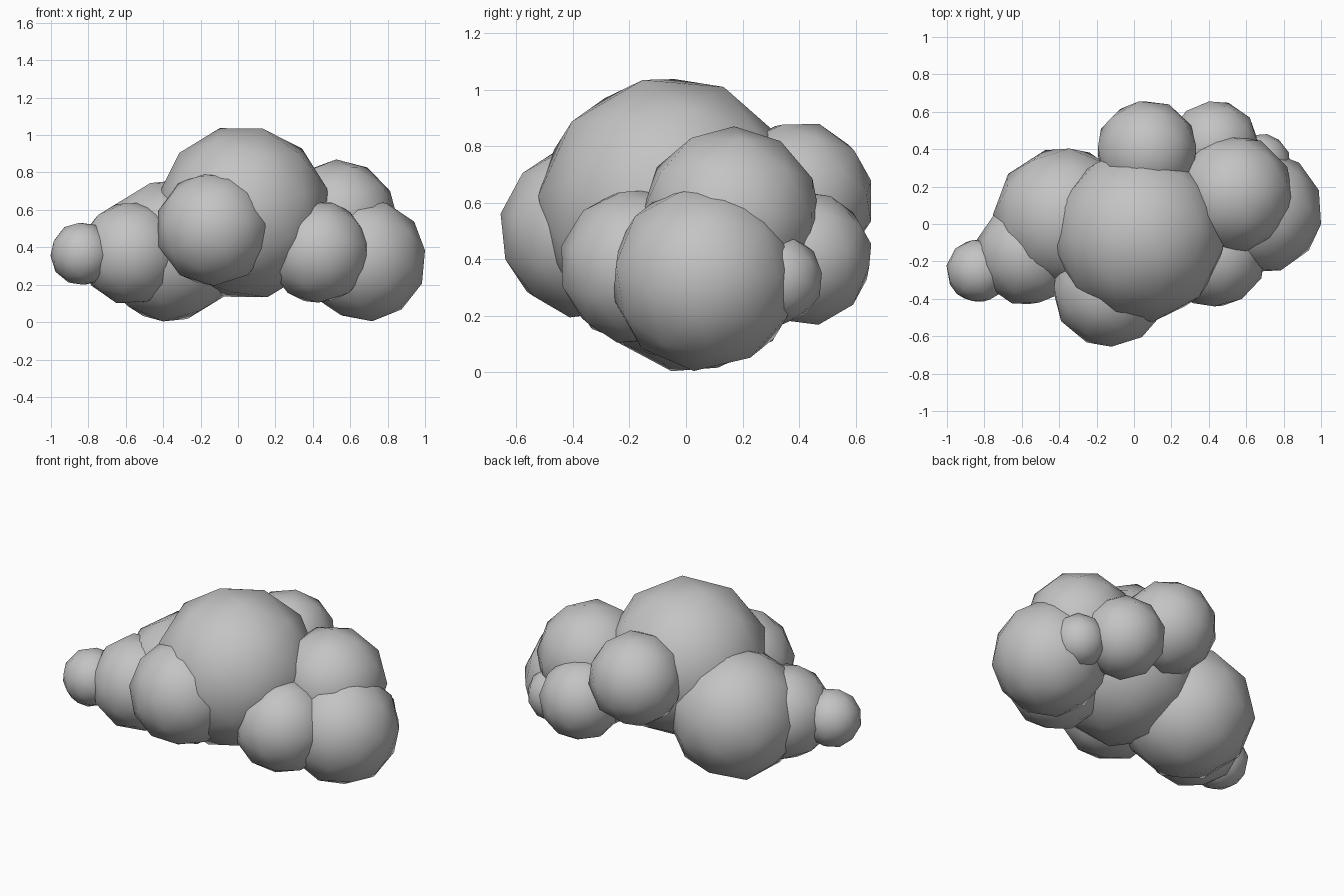
import bpy
import bmesh
from mathutils import Vector

default = bpy.data.objects.get("Cube")
if default:
    bpy.data.objects.remove(default, do_unlink=True)

# One soft grey for the whole cloud
grey = bpy.data.materials.new("cloud grey")
grey.use_nodes = True
colour = (0.55, 0.55, 0.55, 1)
grey.diffuse_color = colour
grey.node_tree.nodes["Principled BSDF"].inputs["Base Color"].default_value = colour


def puff(name, centre, radius, pole):
    """Low-poly smooth ball whose pole vertex points along the given direction."""
    bm = bmesh.new()
    bmesh.ops.create_icosphere(bm, subdivisions=2, radius=radius)
    turn = Vector(pole).to_track_quat('Z', 'Y').to_matrix()
    bmesh.ops.rotate(bm, cent=(0, 0, 0), matrix=turn, verts=bm.verts)
    for face in bm.faces:
        face.smooth = True
    mesh = bpy.data.meshes.new(name)
    bm.to_mesh(mesh)
    bm.free()
    mesh.materials.append(grey)
    obj = bpy.data.objects.new(name, mesh)
    obj.location = centre
    bpy.context.collection.objects.link(obj)


# Main body of the cloud
puff("centre_puff", (0.03, -0.06, 0.585), 0.47, (-0.13, 0.02, 0.46))
puff("front_puff", (-0.13, -0.35, 0.50), 0.312, (0.01, -0.3, 0.06))
puff("back_puff", (0.07, 0.39, 0.615), 0.276, (0, 0.26, -0.08))

# Right-hand side, tapering outwards
puff("right_large_puff", (-0.37, 0.03, 0.38), 0.386, (-0.03, -0.08, -0.37))
puff("right_middle_puff", (-0.57, -0.16, 0.37), 0.28, (-0.26, -0.04, 0.08))
puff("right_tip_puff", (-0.833, -0.25, 0.365), 0.172, (-0.15, 0.05, 0.08))

# Left-hand cluster
puff("left_front_puff", (0.43, -0.17, 0.375), 0.28, (0, -0.26, 0.07))
puff("left_end_puff", (0.675, 0.065, 0.335), 0.335, (-0.14, -0.1, -0.32))
puff("left_upper_puff", (0.535, 0.16, 0.55), 0.32, (-0.01, 0.01, 0.32))
puff("left_back_puff", (0.43, 0.42, 0.405), 0.242, (-0.03, 0.24, 0.05))
puff("left_small_puff", (0.68, 0.325, 0.33), 0.16, (0.03, 0.15, 0.02))
